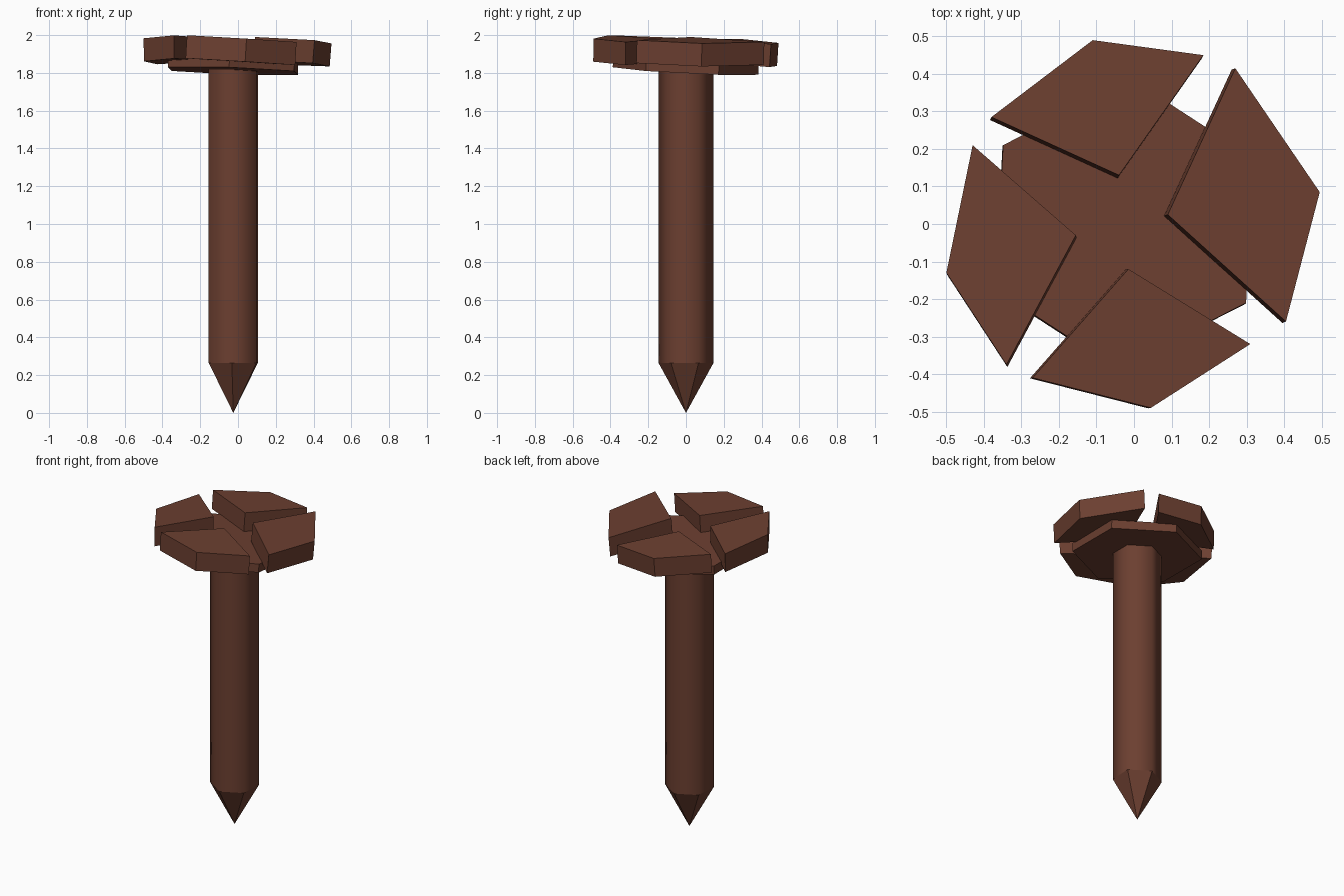
import bpy, bmesh
from math import cos, sin, radians
from mathutils import Vector

if "Cube" in bpy.data.objects:
    bpy.data.objects.remove(bpy.data.objects["Cube"])

rust = bpy.data.materials.new("rusty_brown")
rust.use_nodes = True
rust.diffuse_color = (0.15, 0.05, 0.03, 1)
rust.node_tree.nodes["Principled BSDF"].inputs["Base Color"].default_value = rust.diffuse_color

AXIS_X = -0.025   # nail axis sits slightly off centre
TWIST = 27        # turn of the six-sided parts, in degrees


def finish(name, bm, smooth=False):
    bmesh.ops.recalc_face_normals(bm, faces=bm.faces)
    for f in bm.faces:
        f.smooth = smooth and len(f.verts) == 4
    mesh = bpy.data.meshes.new(name)
    bm.to_mesh(mesh)
    bm.free()
    mesh.materials.append(rust)
    obj = bpy.data.objects.new(name, mesh)
    bpy.context.collection.objects.link(obj)
    return obj


def hexagon(radius):
    angles = [radians(TWIST + 60 * i) for i in range(6)]
    return [(AXIS_X + radius * cos(a), radius * sin(a)) for a in angles]


def tilted_slab(name, outline, centre, slope, thickness):
    """Flat plate whose top lies on a sloping plane, thickened downwards."""
    bm = bmesh.new()
    normal = Vector((-slope[0], -slope[1], 1)).normalized()
    verts = []
    for x, y in outline:
        z = centre[2] + slope[0] * (x - centre[0]) + slope[1] * (y - centre[1])
        verts.append(bm.verts.new((x, y, z)))
    top = bm.faces.new(verts)
    low = bmesh.ops.extrude_face_region(bm, geom=[top], use_keep_orig=True)
    moved = [g for g in low["geom"] if isinstance(g, bmesh.types.BMVert)]
    bmesh.ops.translate(bm, verts=moved, vec=-normal * thickness)
    return finish(name, bm)


# Shaft: six-sided prism with soft shading
bm = bmesh.new()
ring = [bm.verts.new((x, y, 0.265)) for x, y in hexagon(0.146)]
base = bm.faces.new(ring)
up = bmesh.ops.extrude_face_region(bm, geom=[base])
bmesh.ops.translate(bm, vec=(0, 0, 1.56),
                    verts=[g for g in up["geom"] if isinstance(g, bmesh.types.BMVert)])
finish("shaft", bm, smooth=True)

# Point: six flat facets meeting at the tip
bm = bmesh.new()
ring = [bm.verts.new((x, y, 0.265)) for x, y in hexagon(0.146)]
tip = bm.verts.new((AXIS_X, 0, 0))
for a, b in zip(ring, ring[1:] + ring[:1]):
    bm.faces.new((a, b, tip))
finish("point", bm)

# Head plate under the four blocks
tilted_slab("head_plate", hexagon(0.386), (AXIS_X, 0, 1.865), (-0.033, -0.05), 0.055)

# Four loose blocks of the split head: outline, point on top, slope
blocks = {
    "back_block": ([(-0.38, 0.285), (-0.04, 0.13), (0.185, 0.45), (-0.11, 0.49)],
                   (-0.04, 0.13, 1.98), (-0.03, -0.065)),
    "left_block": ([(0.09, 0.025), (0.405, -0.26), (0.495, 0.085), (0.27, 0.415)],
                   (0.09, 0.025, 1.99), (-0.08, -0.03)),
    "front_block": ([(-0.27, -0.41), (0.045, -0.49), (0.31, -0.32), (-0.015, -0.12)],
                    (0, -0.3, 1.982), (-0.06, -0.01)),
    "right_block": ([(-0.5, -0.13), (-0.34, -0.375), (-0.155, -0.03), (-0.43, 0.21)],
                    (-0.155, -0.03, 1.985), (0.02, -0.05)),
}
for name, (outline, centre, slope) in blocks.items():
    tilted_slab(name, outline, centre, slope, 0.122)
